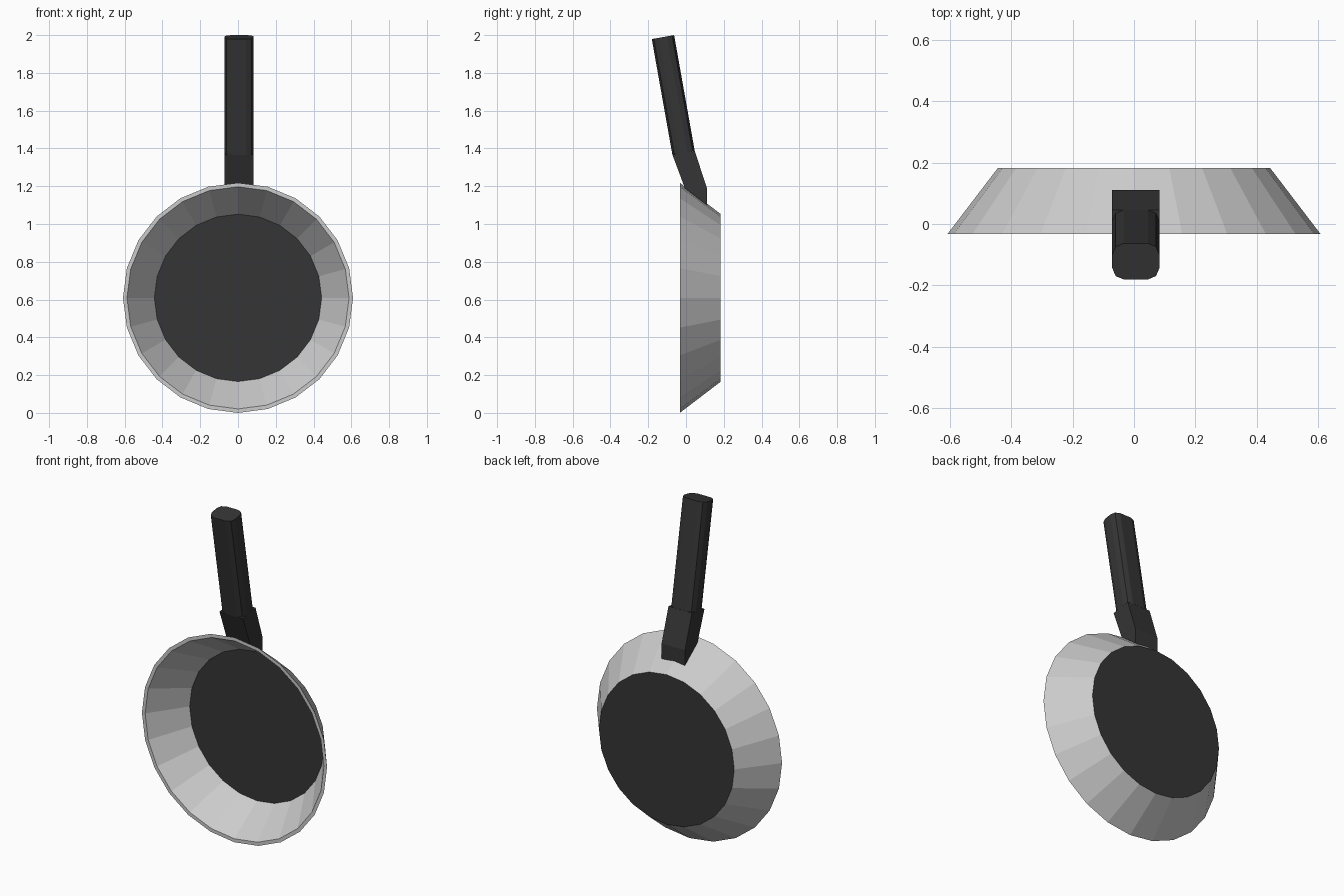
import bpy, bmesh, math
from mathutils import Matrix, Vector

if "Cube" in bpy.data.objects:
    bpy.data.objects.remove(bpy.data.objects["Cube"])

SIDES = 24
CENTRE_Z = 0.609
HANDLE_X = 0.006
HALF_W = 0.077

black = bpy.data.materials.new("black")
black.diffuse_color = (0.035, 0.035, 0.035, 1)
black.use_nodes = True
black.node_tree.nodes["Principled BSDF"].inputs["Base Color"].default_value = black.diffuse_color


def finish(bm, name, mat=None):
    bmesh.ops.recalc_face_normals(bm, faces=bm.faces)
    mesh = bpy.data.meshes.new(name)
    bm.to_mesh(mesh)
    bm.free()
    obj = bpy.data.objects.new(name, mesh)
    bpy.context.collection.objects.link(obj)
    if mat:
        mesh.materials.append(mat)
    return obj


def ring(bm, radius, y):
    """Ring of vertices around the pan's y axis."""
    steps = [2 * math.pi * i / SIDES for i in range(SIDES)]
    return [bm.verts.new((radius * math.sin(a), y, CENTRE_Z + radius * math.cos(a)))
            for a in steps]


def bridge(bm, a, b):
    for i in range(SIDES):
        j = (i + 1) % SIDES
        bm.faces.new((a[i], a[j], b[j], b[i]))


# Sloped wall: outside, flat rim, inside
bm = bmesh.new()
rings = [ring(bm, r, y) for r, y in
         [(0.445, 0.182), (0.609, -0.033), (0.588, -0.033), (0.443, 0.178)]]
for a, b in zip(rings, rings[1:]):
    bridge(bm, a, b)
finish(bm, "pan_wall")

# Thin dark floor disc, closing the wall front and back
bm = bmesh.new()
back, front = ring(bm, 0.445, 0.182), ring(bm, 0.443, 0.178)
bridge(bm, back, front)
bm.faces.new(back)
bm.faces.new(front)
finish(bm, "pan_base", black)

# Neck: side profile extruded across x, its foot slanted along the wall
profile = [(-0.072, 1.367), (0.046, 1.387), (0.111, 1.19), (0.111, 1.10), (-0.006, 1.19)]
bm = bmesh.new()
left = [bm.verts.new((HANDLE_X - HALF_W, y, z)) for y, z in profile]
face = bm.faces.new(left)
ext = bmesh.ops.extrude_face_region(bm, geom=[face], use_keep_orig=True)
bmesh.ops.translate(bm, vec=(2 * HALF_W, 0, 0),
                    verts=[v for v in ext["geom"] if isinstance(v, bmesh.types.BMVert)])
finish(bm, "handle_neck", black)

# Grip: tilted bar with rounded long edges
low, high = Vector((HANDLE_X, -0.013, 1.377)), Vector((HANDLE_X, -0.122, 1.9895))
axis = high - low
bm = bmesh.new()
bmesh.ops.create_cube(bm, size=1)
bmesh.ops.scale(bm, vec=(2 * HALF_W, 0.12, axis.length), verts=bm.verts)
long_edges = [e for e in bm.edges if abs(e.verts[0].co.z - e.verts[1].co.z) > 0.1]
bmesh.ops.bevel(bm, geom=long_edges, offset=0.038, segments=2, profile=0.5,
                affect='EDGES')
tilt = math.atan2(-axis.y, axis.z)
bmesh.ops.transform(bm, verts=bm.verts,
                    matrix=Matrix.Translation((low + high) / 2) @ Matrix.Rotation(tilt, 4, 'X'))
finish(bm, "handle_grip", black)
